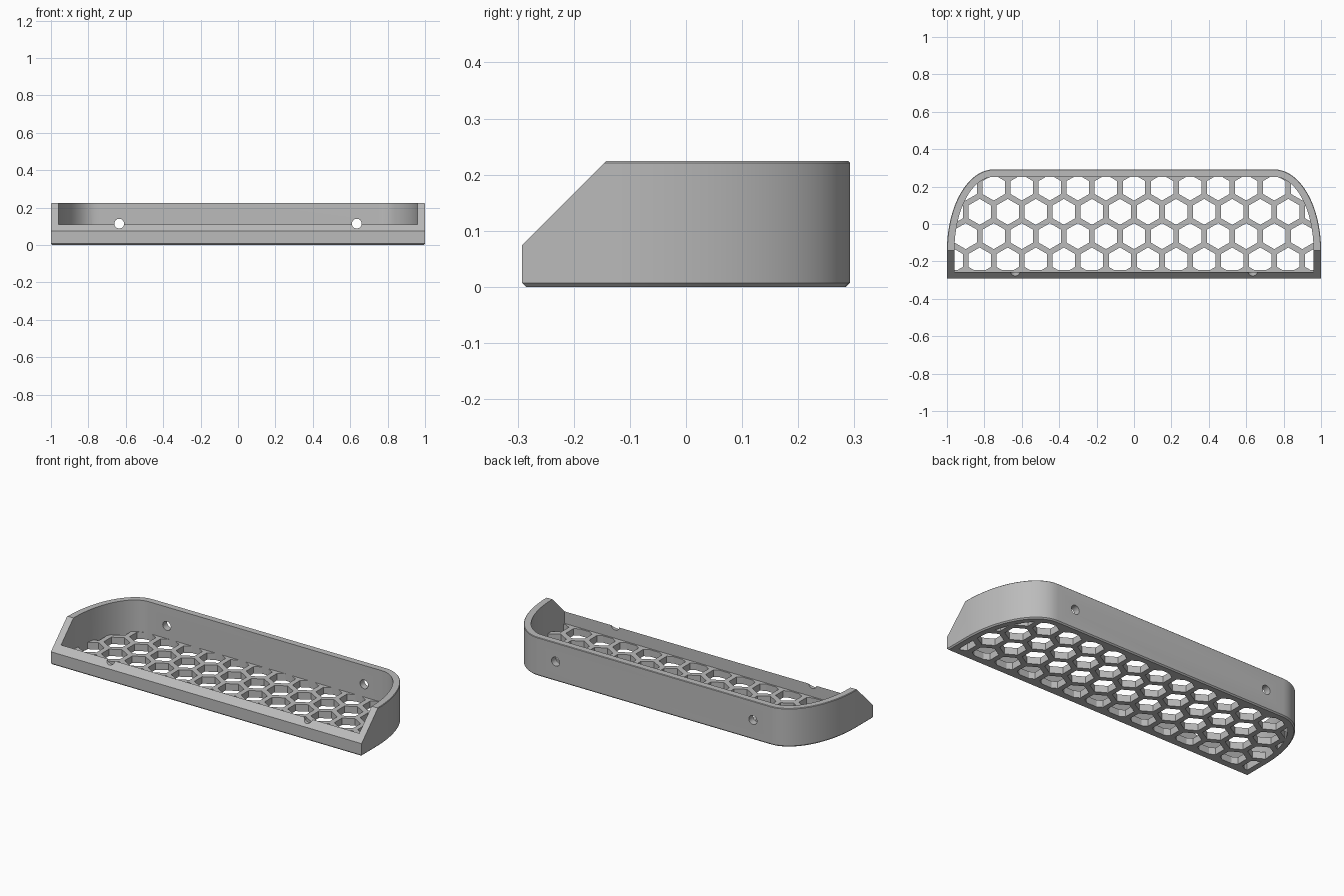
import bpy, bmesh, math

cube = bpy.data.objects.get("Cube")
if cube:
    bpy.data.objects.remove(cube, do_unlink=True)

HEIGHT, FLOOR, BACK, FRONT = 0.224, 0.04, 0.292, -0.292
WALL, LIP, PITCH, WEB = 0.04, 0.036, 0.15, 0.03
ARC_X, ARC_Y = 0.75, -0.14

grey = bpy.data.materials.new("plain grey")
grey.use_nodes = True
grey.diffuse_color = (0.5, 0.5, 0.5, 1)
grey.node_tree.nodes["Principled BSDF"].inputs["Base Color"].default_value = (0.5, 0.5, 0.5, 1)


def outline(inset, front_inset):
    """Tray footprint: straight front and back joined by elliptical ends."""
    rx, ry = 1 - ARC_X - inset, BACK - ARC_Y - inset
    right = [(ARC_X + rx, FRONT + front_inset)]
    right += [(ARC_X + rx * math.cos(a), ARC_Y + ry * math.sin(a))
              for a in (math.pi / 2 * i / 16 for i in range(17))]
    return right + [(-x, y) for x, y in reversed(right)]


def add_prism(bm, points, z0, z1):
    base = bm.faces.new([bm.verts.new((x, y, z0)) for x, y in points])
    moved = bmesh.ops.extrude_face_region(bm, geom=[base], use_keep_orig=True)["geom"]
    verts = [v for v in moved if isinstance(v, bmesh.types.BMVert)]
    bmesh.ops.translate(bm, verts=verts, vec=(0, 0, z1 - z0))


def make_object(name, bm):
    bmesh.ops.recalc_face_normals(bm, faces=bm.faces)
    mesh = bpy.data.meshes.new(name)
    bm.to_mesh(mesh)
    bm.free()
    mesh.materials.append(grey)
    obj = bpy.data.objects.new(name, mesh)
    bpy.context.collection.objects.link(obj)
    return obj


def prism_object(name, points, z0, z1):
    bm = bmesh.new()
    add_prism(bm, points, z0, z1)
    return make_object(name, bm)


def combine(obj, other, operation):
    mod = obj.modifiers.new("combine", "BOOLEAN")
    mod.operation, mod.solver, mod.object = operation, "EXACT", other
    bpy.context.view_layer.objects.active = obj
    bpy.ops.object.modifier_apply(modifier=mod.name)
    bpy.data.objects.remove(other, do_unlink=True)


# Outer body with fine chamfers at bottom and top
bm = bmesh.new()
add_prism(bm, outline(0, 0), 0, HEIGHT)
for level, size in ((0, 0.007), (HEIGHT, 0.003)):
    rim = [e for e in bm.edges if all(abs(v.co.z - level) < 1e-5 for v in e.verts)]
    bmesh.ops.bevel(bm, geom=rim, offset=size, segments=1, affect="EDGES")

# Sloping front cut
bmesh.ops.recalc_face_normals(bm, faces=bm.faces)
bmesh.ops.bisect_plane(bm, geom=bm.verts[:] + bm.edges[:] + bm.faces[:], dist=1e-5,
                       plane_co=(0, FRONT, 0.074), plane_no=(0, -1, 1), clear_outer=True)
bmesh.ops.holes_fill(bm, edges=[e for e in bm.edges if e.is_boundary])
tray = make_object("tray", bm)

# Open inside of the tray
combine(tray, prism_object("cavity_cutter", outline(WALL, LIP), -0.1, 0.5), "DIFFERENCE")

# Honeycomb floor, with the holes kept inside the walls
grid = prism_object("honeycomb_floor", outline(WALL - 0.006, LIP - 0.006), 0, FLOOR)
bm = bmesh.new()
hex_r = (PITCH - WEB) / math.sqrt(3)
for row in range(4):
    for col in range(-7, 8):
        cx = (col + 0.5 * (row % 2)) * PITCH
        cy = (1.5 - row) * PITCH * math.sqrt(3) / 2
        add_prism(bm, [(cx + hex_r * math.sin(k * math.pi / 3),
                        cy + hex_r * math.cos(k * math.pi / 3)) for k in range(6)], -0.1, 0.15)
hexes = make_object("hex_cutter", bm)
limit = prism_object("hole_limit", outline(WALL, LIP + 0.01), -0.05, 0.12)
combine(hexes, limit, "INTERSECT")
combine(grid, hexes, "DIFFERENCE")
combine(tray, grid, "UNION")

# Screw holes through the back wall, notching the front lip
for side in (-1, 1):
    bpy.ops.mesh.primitive_cylinder_add(vertices=24, radius=0.026, depth=1,
                                        location=(side * 0.635, 0, 0.114),
                                        rotation=(math.pi / 2, 0, 0))
    screw = bpy.context.object
    screw.name = "screw_cutter"
    screw.data.materials.append(grey)
    combine(tray, screw, "DIFFERENCE")

# Smooth curved walls, crisp edges
bpy.ops.object.select_all(action="DESELECT")
tray.select_set(True)
bpy.context.view_layer.objects.active = tray
bpy.ops.object.shade_smooth_by_angle(angle=math.radians(20))
